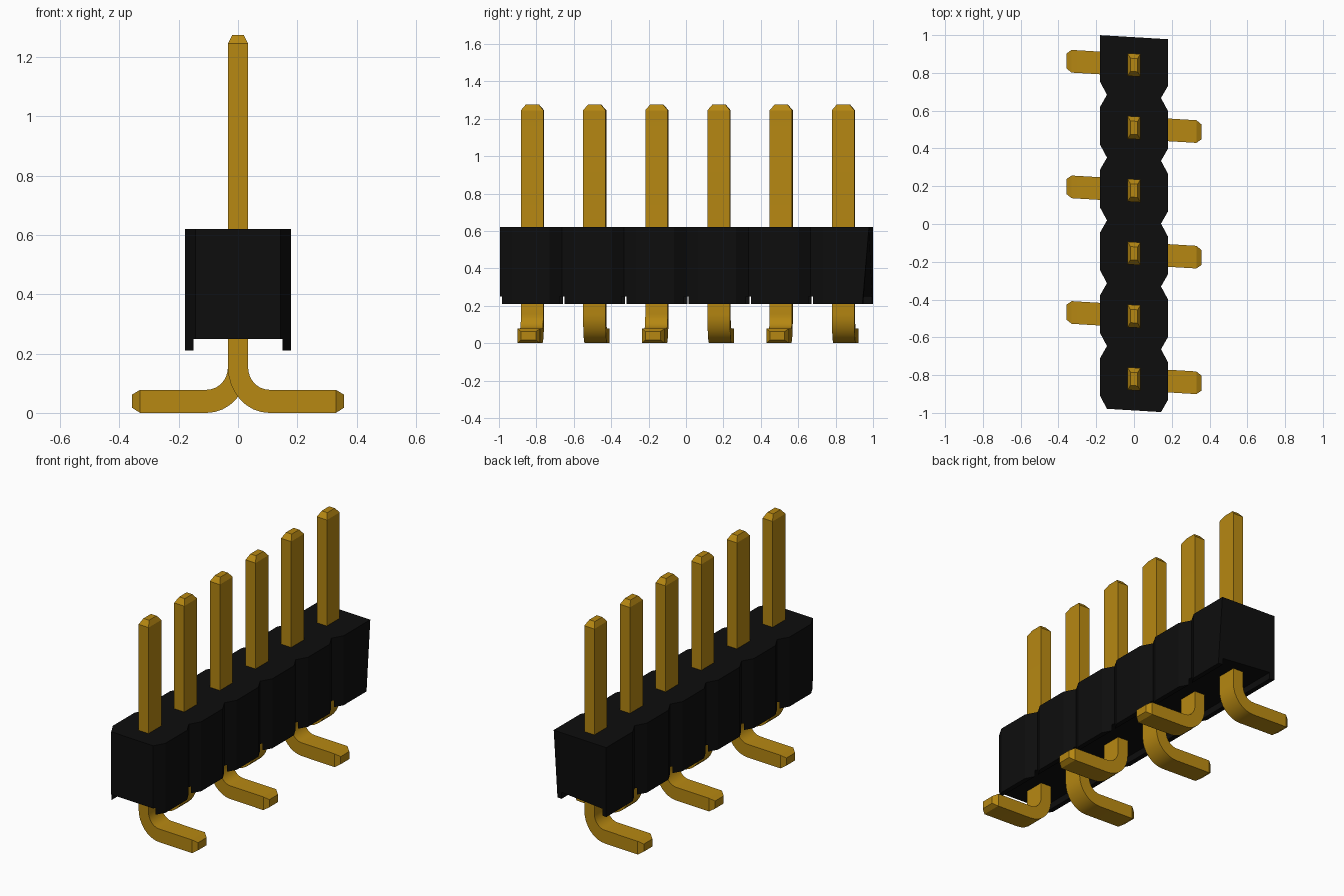
import bpy, bmesh, math

cube = bpy.data.objects.get("Cube")
if cube:
    bpy.data.objects.remove(cube, do_unlink=True)

PITCH = 0.3325
FRONT = -0.987      # first notch line
BACK = 0.989
SKEW = -0.06        # y drift per unit of x


def material(name, rgb):
    m = bpy.data.materials.new(name)
    m.use_nodes = True
    color = (*rgb, 1)
    m.diffuse_color = color
    m.node_tree.nodes["Principled BSDF"].inputs["Base Color"].default_value = color
    return m


def finish(bm, name, mat):
    bmesh.ops.recalc_face_normals(bm, faces=bm.faces)
    mesh = bpy.data.meshes.new(name)
    bm.to_mesh(mesh)
    bm.free()
    obj = bpy.data.objects.new(name, mesh)
    bpy.context.collection.objects.link(obj)
    mesh.materials.append(mat)
    return obj


def select(obj):
    bpy.ops.object.select_all(action='DESELECT')
    obj.select_set(True)
    bpy.context.view_layer.objects.active = obj


def prism(outline, z0, z1):
    bm = bmesh.new()
    base = bm.faces.new([bm.verts.new((x, y + SKEW * x, z0)) for x, y in outline])
    out = bmesh.ops.extrude_face_region(bm, geom=[base])
    for v in out["geom"]:
        if isinstance(v, bmesh.types.BMVert):
            v.co.z = z1
    return bm


black = material("black plastic", (0.004, 0.004, 0.004))
gold = material("gold metal", (0.47, 0.245, 0.006))

# Housing: scalloped outline, square at the back, chamfered at the front
side = []
for k in range(6):
    y = FRONT + k * PITCH
    side += [(0.143, y), (0.179, y + 0.065)]
    side.append((0.179, y + PITCH - 0.065 if k < 5 else BACK))
outline = side + [(-x, y) for x, y in reversed(side)]
bm = prism(outline, 0.21, 0.62)
for v in bm.verts:  # slightly slanted rear corner
    if v.co.x > 0.1 and v.co.y > 0.95 and v.co.z < 0.3:
        v.co.y -= 0.035
housing = finish(bm, "housing", black)

# Channel cut along the underside
w = 0.15
cutter = finish(prism([(-w, -1.2), (w, -1.2), (w, 1.2), (-w, 1.2)], 0.1, 0.25),
                "channel_cutter", black)
cutter.hide_render = True
mod = housing.modifiers.new("channel", 'BOOLEAN')
mod.operation = 'DIFFERENCE'
mod.solver = 'EXACT'
mod.object = cutter
select(housing)
bpy.ops.object.modifier_apply(modifier=mod.name)
bpy.data.objects.remove(cutter, do_unlink=True)


# Pins: rings of (outer point, inner point, half width) from tip to foot
def pin_rings():
    rings = [((-0.019, 1.275), (0.019, 1.275), 0.035),
             ((-0.034, 1.245), (0.034, 1.245), 0.06)]
    cx, cz, steps = 0.105, 0.155, 8
    for i in range(steps + 1):
        a = math.pi / 2 * i / steps
        c, s = math.cos(a), math.sin(a)
        rings.append(((cx - 0.139 * c, cz - 0.155 * s),
                      (cx - 0.071 * c, cz - 0.077 * s), 0.06))
    rings.append(((0.33, 0), (0.33, 0.078), 0.06))
    rings.append(((0.357, 0.017), (0.357, 0.062), 0.04))
    return rings


def build_pin(index):
    y = FRONT + PITCH * (index + 0.5)
    direction = 1 if index % 2 == 0 else -1
    bm = bmesh.new()
    loops = []
    for (ox, oz), (ix, iz), h in pin_rings():
        corners = [(ox, -h, oz), (ix, -h, iz), (ix, h, iz), (ox, h, oz)]
        loops.append([bm.verts.new((direction * px, y + py + SKEW * direction * px, pz))
                      for px, py, pz in corners])
    for a, b in zip(loops, loops[1:]):
        for j in range(4):
            k = (j + 1) % 4
            bm.faces.new((a[j], a[k], b[k], b[j]))
    bm.faces.new(loops[0])
    bm.faces.new(loops[-1])
    pin = finish(bm, f"pin_{index + 1}", gold)
    select(pin)
    bpy.ops.object.shade_smooth_by_angle(angle=math.radians(18))


for i in range(6):
    build_pin(i)
